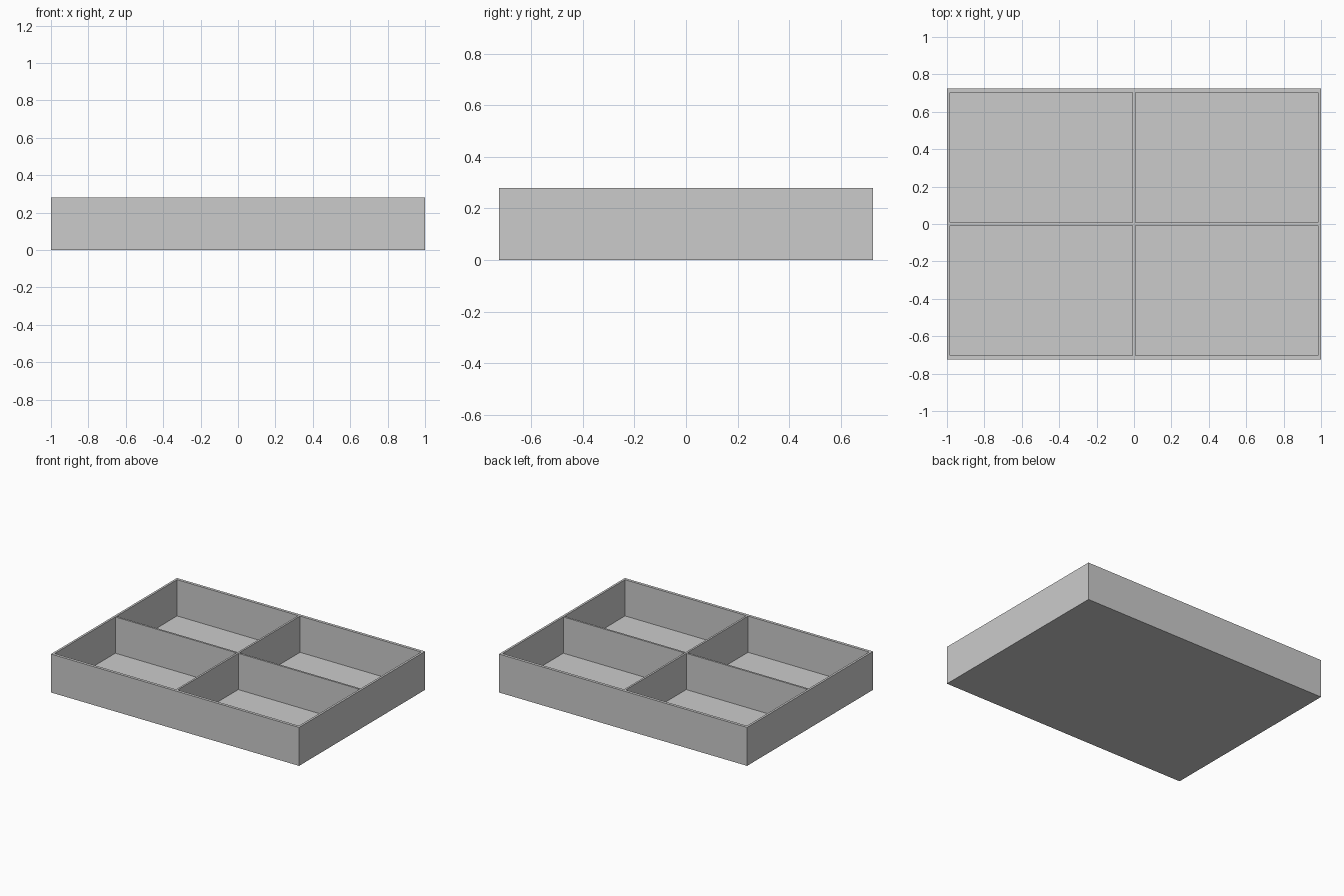
import bpy
import bmesh

cube = bpy.data.objects.get("Cube")
if cube:
    bpy.data.objects.remove(cube, do_unlink=True)

# Tray dimensions
HALF_X, HALF_Y, HEIGHT = 1.0, 0.725, 0.28
WALL_X, WALL_Y, DIVIDER, FLOOR = 0.016, 0.021, 0.014, 0.016

grey = bpy.data.materials.new("plain_grey")
grey.use_nodes = True
colour = (0.6, 0.6, 0.6, 1)
grey.diffuse_color = colour
grey.node_tree.nodes["Principled BSDF"].inputs["Base Color"].default_value = colour

# Outline positions of the walls and dividers along each axis
xs = [-HALF_X, -HALF_X + WALL_X, -DIVIDER / 2, DIVIDER / 2, HALF_X - WALL_X, HALF_X]
ys = [-HALF_Y, -HALF_Y + WALL_Y, -DIVIDER / 2, DIVIDER / 2, HALF_Y - WALL_Y, HALF_Y]

# Solid block, cut along those lines
bm = bmesh.new()
bmesh.ops.create_cube(bm, size=1)
bmesh.ops.scale(bm, vec=(2 * HALF_X, 2 * HALF_Y, HEIGHT), verts=bm.verts)
bmesh.ops.translate(bm, vec=(0, 0, HEIGHT / 2), verts=bm.verts)
top = max(bm.faces, key=lambda f: f.calc_center_median().z)
bmesh.ops.delete(bm, geom=[top], context='FACES_ONLY')

# Rim grid on top, with the four compartments pushed down to the floor
grid = [[bm.verts.new((x, y, HEIGHT)) for y in ys] for x in xs]
pockets = []
for i in range(len(xs) - 1):
    for j in range(len(ys) - 1):
        face = bm.faces.new((grid[i][j], grid[i + 1][j],
                             grid[i + 1][j + 1], grid[i][j + 1]))
        if i % 2 and j % 2:
            pockets.append(face)
for face in pockets:
    extruded = bmesh.ops.extrude_discrete_faces(bm, faces=[face])["faces"]
    bmesh.ops.translate(bm, vec=(0, 0, FLOOR - HEIGHT), verts=extruded[0].verts)

# Weld the rim to the outer walls and merge flat areas
bmesh.ops.remove_doubles(bm, verts=bm.verts, dist=0.0001)
bmesh.ops.recalc_face_normals(bm, faces=bm.faces)

mesh = bpy.data.meshes.new("divided_tray")
bm.to_mesh(mesh)
bm.free()
mesh.materials.append(grey)
tray = bpy.data.objects.new("divided_tray", mesh)
bpy.context.collection.objects.link(tray)
